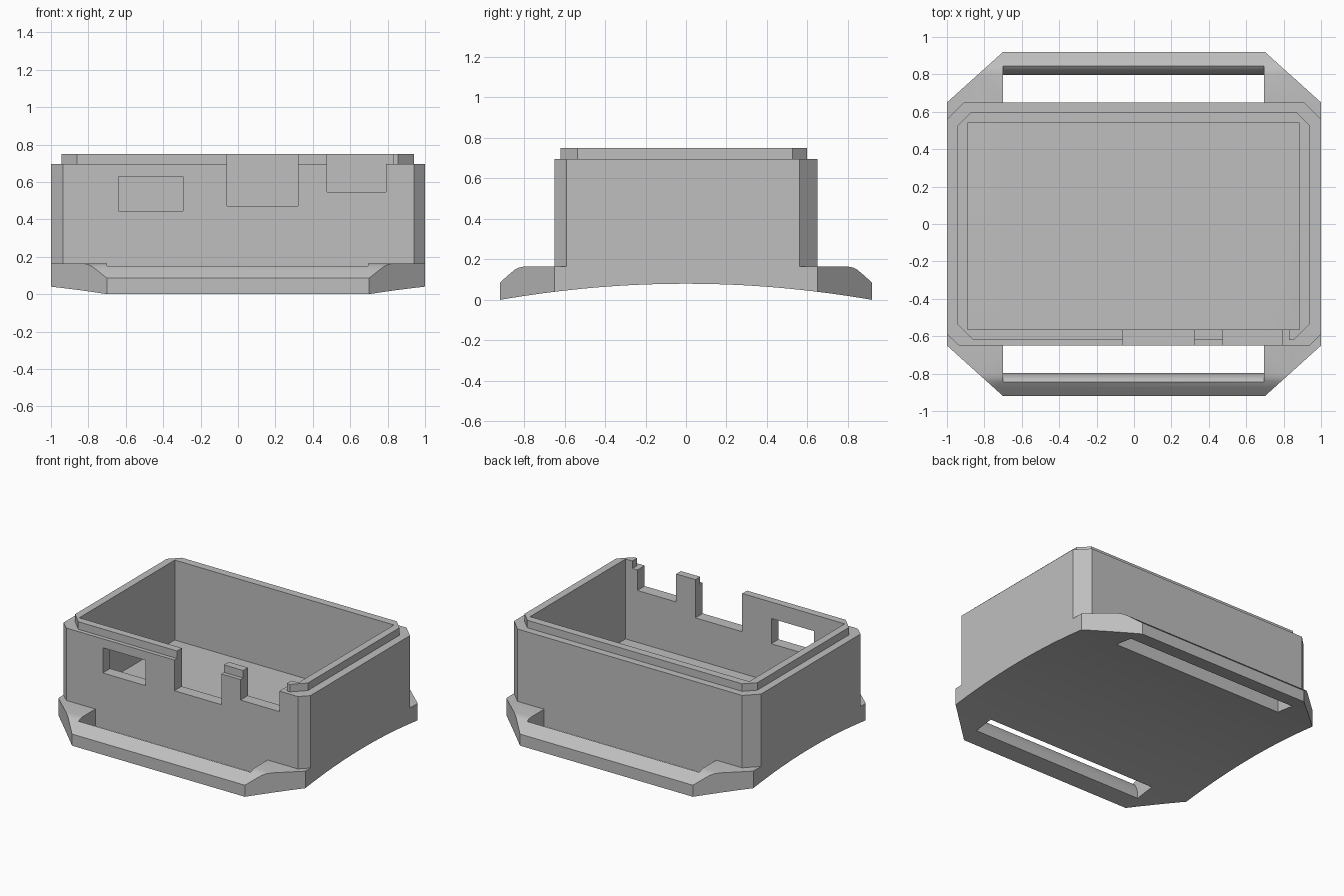
import bpy
import bmesh
import math

if "Cube" in bpy.data.objects:
    bpy.data.objects.remove(bpy.data.objects["Cube"], do_unlink=True)

grey = bpy.data.materials.new("plain grey")
grey.use_nodes = True
colour = (0.52, 0.52, 0.52, 1)
grey.diffuse_color = colour
grey.node_tree.nodes["Principled BSDF"].inputs["Base Color"].default_value = colour


def prism(name, outline, low, high, axis="z"):
    """Extrude an outline along z (points are x, y) or along x (points are y, z)."""
    bm = bmesh.new()
    place = (lambda p, h: (p[0], p[1], h)) if axis == "z" else (lambda p, h: (h, p[0], p[1]))
    bottom = [bm.verts.new(place(p, low)) for p in outline]
    top = [bm.verts.new(place(p, high)) for p in outline]
    bm.faces.new(bottom)
    bm.faces.new(top)
    n = len(outline)
    for i in range(n):
        j = (i + 1) % n
        bm.faces.new((bottom[i], bottom[j], top[j], top[i]))
    bmesh.ops.recalc_face_normals(bm, faces=bm.faces)
    mesh = bpy.data.meshes.new(name)
    bm.to_mesh(mesh)
    bm.free()
    mesh.materials.append(grey)
    obj = bpy.data.objects.new(name, mesh)
    bpy.context.collection.objects.link(obj)
    return obj


def block(x0, x1, y0, y1, z0, z1):
    return prism("cutter", [(x0, y0), (x1, y0), (x1, y1), (x0, y1)], z0, z1)


def carve(obj, cutter, operation="DIFFERENCE"):
    """Apply a boolean and discard the cutter."""
    mod = obj.modifiers.new("carve", "BOOLEAN")
    mod.operation = operation
    mod.solver = "EXACT"
    mod.object = cutter
    bpy.context.view_layer.objects.active = obj
    bpy.ops.object.modifier_apply(modifier=mod.name)
    bpy.data.objects.remove(cutter, do_unlink=True)


def chamfered(x0, x1, y0, y1, front, back):
    """Rectangle with cut corners, separate sizes at front and back."""
    return [(x0 + front, y0), (x1 - front, y0), (x1, y0 + front), (x1, y1 - back),
            (x1 - back, y1), (x0 + back, y1), (x0, y1 - back), (x0, y0 + front)]


# Base plate: arched underside, rounded strap edges
END, WALL, RISE, TOP = 0.92, 0.65, 0.08, 0.165
steps = 32
arch = []
for i in range(steps + 1):
    y = -END + 2 * END * i / steps
    arch.append((y, RISE * (1 - (y / END) ** 2)))
shoulder = [(END, 0.085), (0.875, 0.125), (0.845, 0.15), (0.825, 0.16), (0.80, TOP)]
profile = arch + shoulder + [(-y, z) for y, z in reversed(shoulder)]
base = prism("base_plate", profile, -1.1, 1.1, "x")

# Angled corners of the base
corners = [(1, WALL), (0.6, 1.01), (-0.6, 1.01), (-1, WALL),
           (-1, -WALL), (-0.6, -1.01), (0.6, -1.01), (1, -WALL)]
carve(base, prism("cutter", corners, -0.5, 0.5), "INTERSECT")

# Strap slots with a rounded bar edge
slot = [(WALL, -0.2), (0.797, -0.2), (0.797, 0.06), (0.804, 0.09),
        (0.815, 0.118), (0.828, 0.138), (0.845, 0.15), (0.845, 0.3), (WALL, 0.3)]
for side in (1, -1):
    carve(base, prism("cutter", [(side * y, z) for y, z in slot], -0.7, 0.695, "x"))

# Housing walls and the stepped lip above them
SEAT = 0.695
walls = prism("housing_walls", [(-0.935, -WALL), (0.94, -WALL), (1, -0.59), (1, 0.56),
                                (0.91, WALL), (-0.91, WALL), (-1, 0.56), (-1, -0.59)], TOP, SEAT)
lip = prism("top_lip", chamfered(-0.945, 0.94, -0.62, 0.597, 0.085, 0.072), SEAT, 0.75)
for part in (walls, lip):
    carve(part, block(-0.89, 0.885, -0.565, 0.54, 0, 1))

# Front openings: wide notch, side notch and window
FRONT = (-0.8, -0.5)
for part in (walls, lip):
    carve(part, block(-0.06, 0.32, *FRONT, 0.47, 1))
carve(walls, block(0.475, 0.79, *FRONT, 0.545, 1))
carve(lip, block(0.475, 0.83, *FRONT, 0.545, 1))
carve(walls, block(-0.64, -0.295, *FRONT, 0.445, 0.63))

# Smooth the curved surfaces, keep the edges crisp
bpy.ops.object.select_all(action="DESELECT")
for part in (base, walls, lip):
    part.select_set(True)
bpy.context.view_layer.objects.active = base
bpy.ops.object.shade_smooth_by_angle(angle=math.radians(25))
